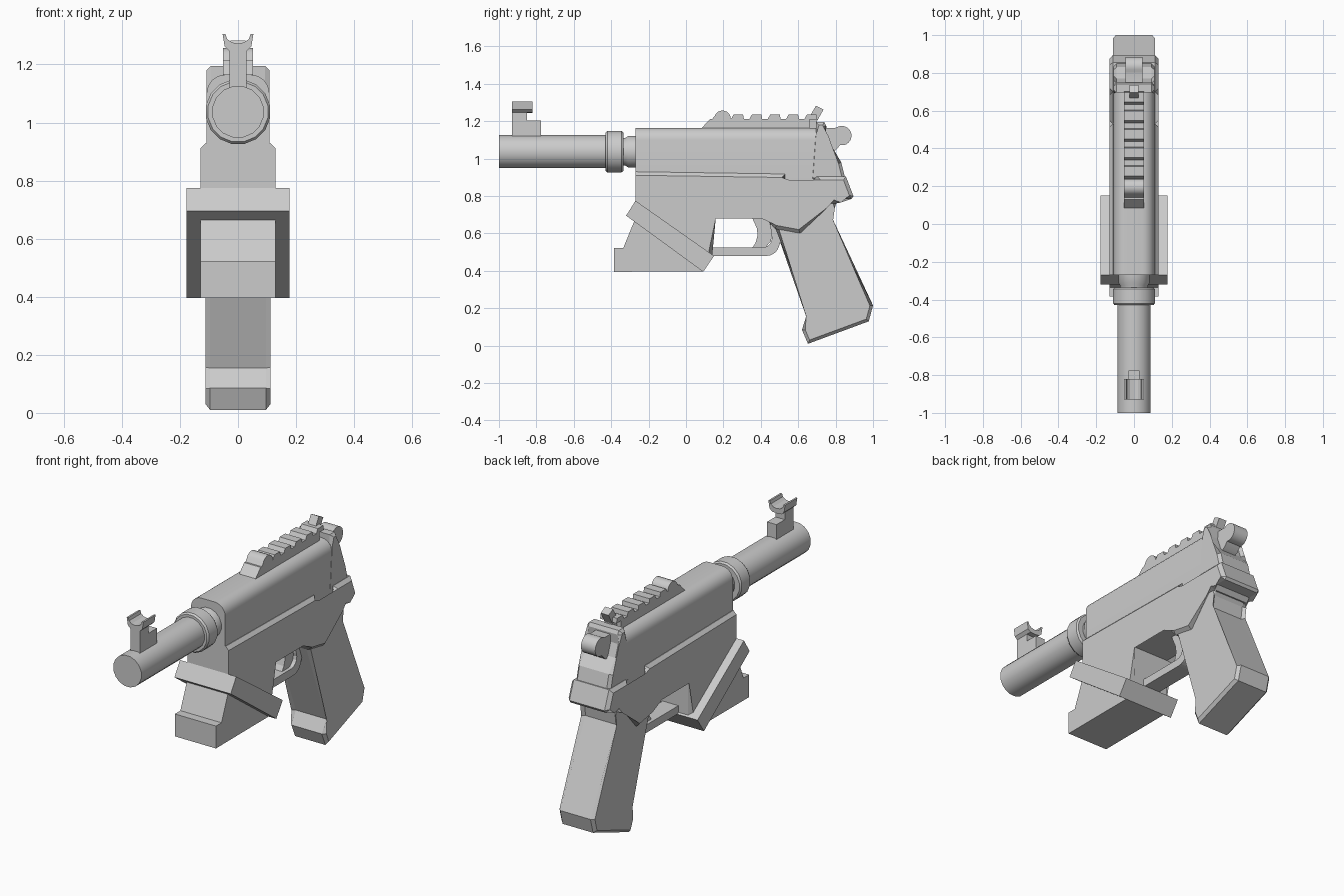
import bpy, bmesh, math
from mathutils import Vector

if "Cube" in bpy.data.objects:
    bpy.data.objects.remove(bpy.data.objects["Cube"])

grey = bpy.data.materials.new("grey metal")
grey.diffuse_color = (0.6, 0.6, 0.6, 1)
grey.use_nodes = True
grey.node_tree.nodes["Principled BSDF"].inputs["Base Color"].default_value = grey.diffuse_color


def finish(name, bm, smooth=False):
    bmesh.ops.recalc_face_normals(bm, faces=bm.faces)
    me = bpy.data.meshes.new(name)
    bm.to_mesh(me)
    bm.free()
    me.materials.append(grey)
    ob = bpy.data.objects.new(name, me)
    bpy.context.collection.objects.link(ob)
    if smooth:
        bpy.ops.object.select_all(action='DESELECT')
        bpy.context.view_layer.objects.active = ob
        ob.select_set(True)
        bpy.ops.object.shade_smooth_by_angle(angle=math.radians(35))
    return ob


def prism(name, pts, a, b, axis='x', bevel=0, rule=lambda e: True, smooth=False):
    """Extrude a (y, z) profile along x, or an (x, z) profile along y, from a to b."""
    bm = bmesh.new()
    place = (lambda p, d: (d, p[0], p[1])) if axis == 'x' else (lambda p, d: (p[0], d, p[1]))
    ends = [[bm.verts.new(place(p, d)) for p in pts] for d in (a, b)]
    for ring in ends:
        bm.faces.new(ring)
    n = len(pts)
    for i in range(n):
        j = (i + 1) % n
        bm.faces.new((ends[0][i], ends[0][j], ends[1][j], ends[1][i]))
    if bevel:
        rim = [e for e in bm.edges
               if abs(e.verts[0].co.x - e.verts[1].co.x) < 1e-5 and rule(e)]
        bmesh.ops.bevel(bm, geom=rim, offset=bevel, segments=1, affect='EDGES')
    return finish(name, bm, smooth)


def lathe(name, profile, z, sides=16):
    """Turn a (y, radius) profile around the bore axis."""
    bm = bmesh.new()
    rings = []
    for y, r in profile:
        rings.append([bm.verts.new((r * math.cos(t), y, z + r * math.sin(t)))
                      for t in (2 * math.pi * (i + .5) / sides for i in range(sides))])
    for p, q in zip(rings, rings[1:]):
        for i in range(sides):
            j = (i + 1) % sides
            bm.faces.new((p[i], p[j], q[j], q[i]))
    bm.faces.new(rings[0])
    bm.faces.new(rings[-1])
    return finish(name, bm, True)


def arc(cy, cz, r, a0, a1, n):
    return [(cy + r * math.cos(math.radians(a0 + (a1 - a0) * i / n)),
             cz + r * math.sin(math.radians(a0 + (a1 - a0) * i / n))) for i in range(n + 1)]


# barrel, collar and neck
BORE = 1.037
lathe("barrel", [(-1, .09), (-.40, .09)], BORE)
lathe("barrel_collar", [(-.43, .09), (-.43, .105), (-.42, .113), (-.345, .113),
                        (-.335, .105), (-.335, .07)], BORE)
lathe("barrel_neck", [(-.36, .075), (-.325, .075), (-.31, .085), (-.25, .085)], BORE)

# upper receiver with rounded top
top = arc(.043, 1.1, .065, 0, 90, 6)
prism("upper_receiver", [(.108, .82)] + top + [(-x, z) for x, z in reversed(top)]
      + [(-.108, .82)], -.27, .72, 'y', smooth=True)

# rear plate and hammer
prism("rear_plate", [(.695, 1.13), (.695, 1.195), (.74, 1.195), (.75, 1.175), (.745, 1.12),
                     (.77, 1.05), (.83, .98), (.855, .88), (.66, .88)],
      -.109, .109, bevel=.016)
prism("hammer", [(.74, 1.165), (.80, 1.165)] + arc(.833, 1.123, .052, 125, -100, 12)
      + [(.80, 1.045), (.76, 1.02), (.74, 1.02)], -.045, .045, smooth=True)

# lower frame
prism("lower_frame", [(-.27, .93), (.53, .918), (.53, .868), (.70, .868), (.70, .905),
                      (.855, .905), (.895, .80), (.885, .785), (.82, .785), (.80, .76),
                      (.75, .76), (.61, .60), (.475, .625), (.41, .70), (.14, .70),
                      (.14, .48), (.10, .48), (-.27, .76)],
      -.13, .13, bevel=.019,
      rule=lambda e: not all(v.co.y < -.25 for v in e.verts)
      and not all(v.co.y < .12 and v.co.z < .8 for v in e.verts))

# magazine housing and its slanted band
prism("slanted_band", [(-.27, .775), (-.32, .695), (.092, .395), (.15, .48)], -.178, .178)
prism("magazine_housing", [(-.385, .395), (-.385, .523), (-.335, .523), (-.275, .67),
                           (-.2, .66), (.10, .43), (.092, .396)], -.13, .13)

# trigger guard and trigger
prism("trigger_guard", [(.13, .48)] + arc(.43, .55, .07, -90, -15, 5)
      + [(.52, .60), (.45, .66)] + arc(.41, .575, .05, 25, -90, 5) + [(.13, .525)],
      -.05, .05)
prism("trigger", [(.34, .72), (.355, .68), (.378, .63), (.383, .59), (.372, .55), (.352, .52),
                  (.42, .52), (.455, .56), (.46, .62), (.44, .68), (.42, .72)], -.03, .03)

# grip
prism("grip", [(.475, .635), (.66, .155), (.62, .085), (.652, .01), (.977, .13), (1, .215),
               (.77, .67), (.78, .74), (.81, .79), (.74, .79), (.61, .65)],
      -.112, .112, bevel=.016)

# top rail with front hump and teeth
prism("rail", [(.085, 1.15), (.085, 1.165), (.13, 1.213), (.66, 1.213), (.66, 1.15)], -.052, .052)
prism("rail_hump", [(.13, 1.2)] + arc(.195, 1.212, .045, 160, 0, 8) + [(.24, 1.2)],
      -.052, .052, smooth=True)
for i in range(5):
    y = .255 + i * .098
    prism("rail_tooth", [(y - .015, 1.21), (y, 1.237), (y + .05, 1.237), (y + .055, 1.21)],
          -.052, .052)

# rear sight leaf
prism("rear_sight", [(.64, 1.15), (.655, 1.215), (.695, 1.283), (.735, 1.262), (.70, 1.2),
                     (.70, 1.15)], -.025, .025)

# front sight: base, post and open cradle
prism("front_sight_base", [(-.93, 1.1), (-.93, 1.255), (-.85, 1.255), (-.85, 1.205),
                           (-.775, 1.205), (-.775, 1.1)], -.03, .03)
half = [(.0, 1.245), (.03, 1.247), (.046, 1.262), (.053, 1.305), (.043, 1.305), (.038, 1.288),
        (.022, 1.276), (.0, 1.272)]
prism("front_sight_cradle", half + [(-x, z) for x, z in reversed(half[1:-1])], -.93, -.82, 'y')
